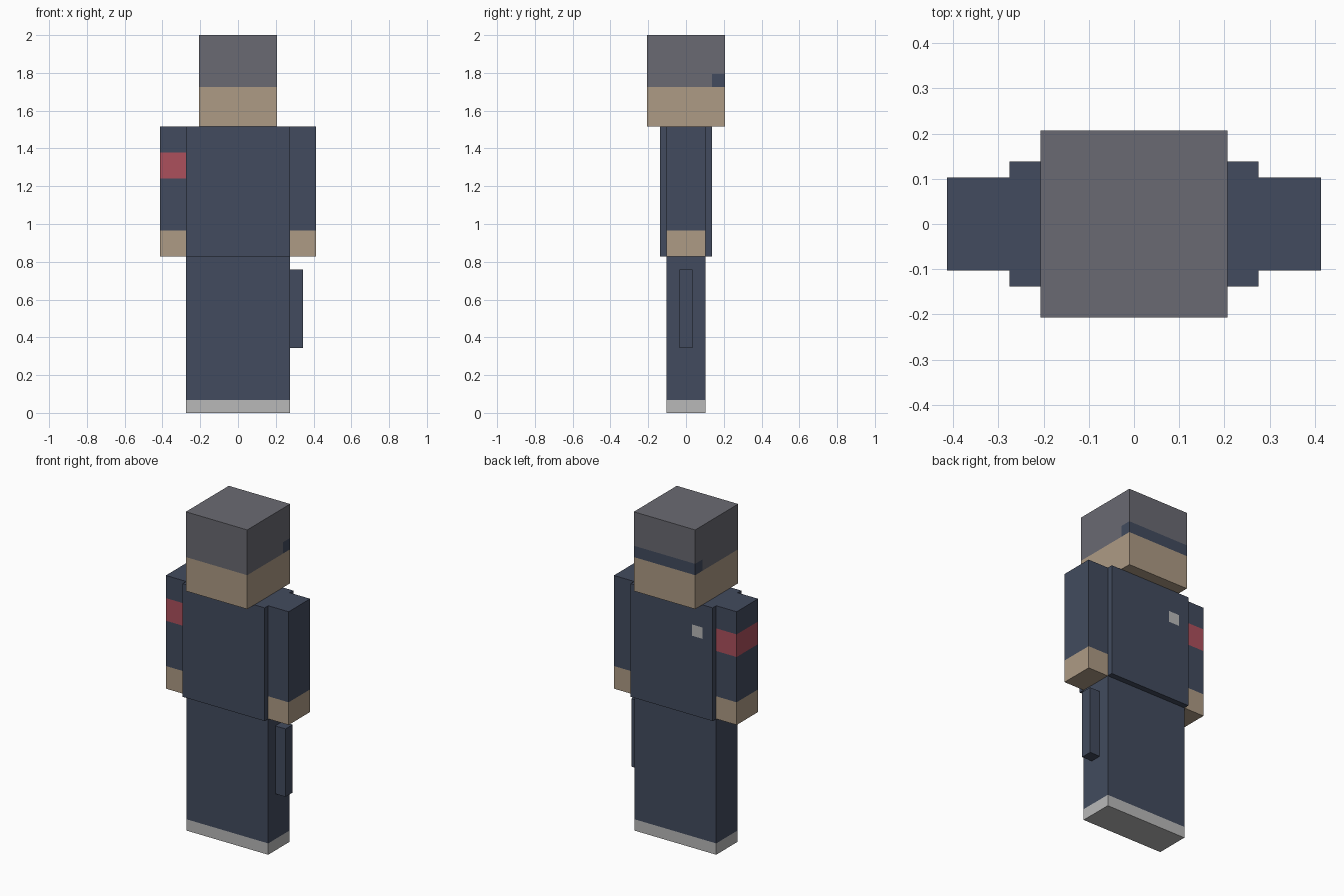
import bpy, bmesh
from mathutils import Vector

if "Cube" in bpy.data.objects:
    bpy.data.objects.remove(bpy.data.objects["Cube"])

U = 2 / 29  # the figure is built on a grid 29 units high


def material(name, rgb):
    lin = [((c / 255 + 0.055) / 1.055) ** 2.4 for c in rgb]
    m = bpy.data.materials.new(name)
    m.diffuse_color = (*lin, 1)
    m.use_nodes = True
    m.node_tree.nodes["Principled BSDF"].inputs["Base Color"].default_value = m.diffuse_color
    return m


navy = material("navy cloth", (66, 75, 94))
skin = material("skin", (174, 155, 133))
grey = material("grey cap", (106, 106, 114))
red = material("red armband", (172, 80, 92))
light = material("light grey", (185, 185, 185))


def box(name, lo, hi, mats, cuts=(), rule=None):
    """Box in grid units, sliced at (axis, position) cuts; rule(centre) picks the material."""
    lo, hi = Vector(lo), Vector(hi)
    bm = bmesh.new()
    bmesh.ops.create_cube(bm, size=1)
    for v in bm.verts:
        v.co = (lo + hi) / 2 + v.co * (hi - lo)
    for axis, pos in cuts:
        point, normal = Vector(), Vector()
        point[axis], normal[axis] = pos, 1
        bmesh.ops.bisect_plane(bm, geom=bm.verts[:] + bm.edges[:] + bm.faces[:],
                               plane_co=point, plane_no=normal)
    for f in bm.faces:
        f.material_index = rule(f.calc_center_median()) if rule else 0
    bmesh.ops.scale(bm, vec=(U, U, U), verts=bm.verts)
    mesh = bpy.data.meshes.new(name)
    bm.to_mesh(mesh)
    bm.free()
    for m in mats:
        mesh.materials.append(m)
    obj = bpy.data.objects.new(name, mesh)
    bpy.context.collection.objects.link(obj)
    return obj


# Head: skin below, grey cap above, dark band wrapping the +y side
def head_rule(c):
    if c.z < 25:
        return 0
    return 2 if c.z < 26 and c.y > 2 else 1


box("head", (-3, -3, 22), (3, 3, 29), [skin, grey, navy],
    [(2, 25), (2, 26), (1, 2)], head_rule)

# Torso with a small square badge on the +y side
box("torso", (-4, -2, 12), (4, 2, 22), [navy, light],
    [(0, -3), (0, -2), (2, 19), (2, 20)],
    lambda c: int(c.y > 1.9 and -3 < c.x < -2 and 19 < c.z < 20))

# Arms with bare hands; the -x arm carries a red band
for side, name in ((-1, "left_arm"), (1, "right_arm")):
    def arm_rule(c, banded=side < 0):
        if c.z < 14:
            return 1
        return 2 if banded and 18 < c.z < 20 else 0

    x0, x1 = sorted((side * 4, side * 6))
    box(name, (x0, -1.5, 12), (x1, 1.5, 22), [navy, skin, red],
        [(2, 14), (2, 18), (2, 20)], arm_rule)

# Legs in one block with light shoes
box("legs", (-4, -1.5, 0), (4, 1.5, 12), [navy, light],
    [(2, 1)], lambda c: int(c.z < 1))

# Holster on the +x hip
box("holster", (4, -0.5, 5), (5, 0.5, 11), [navy])
